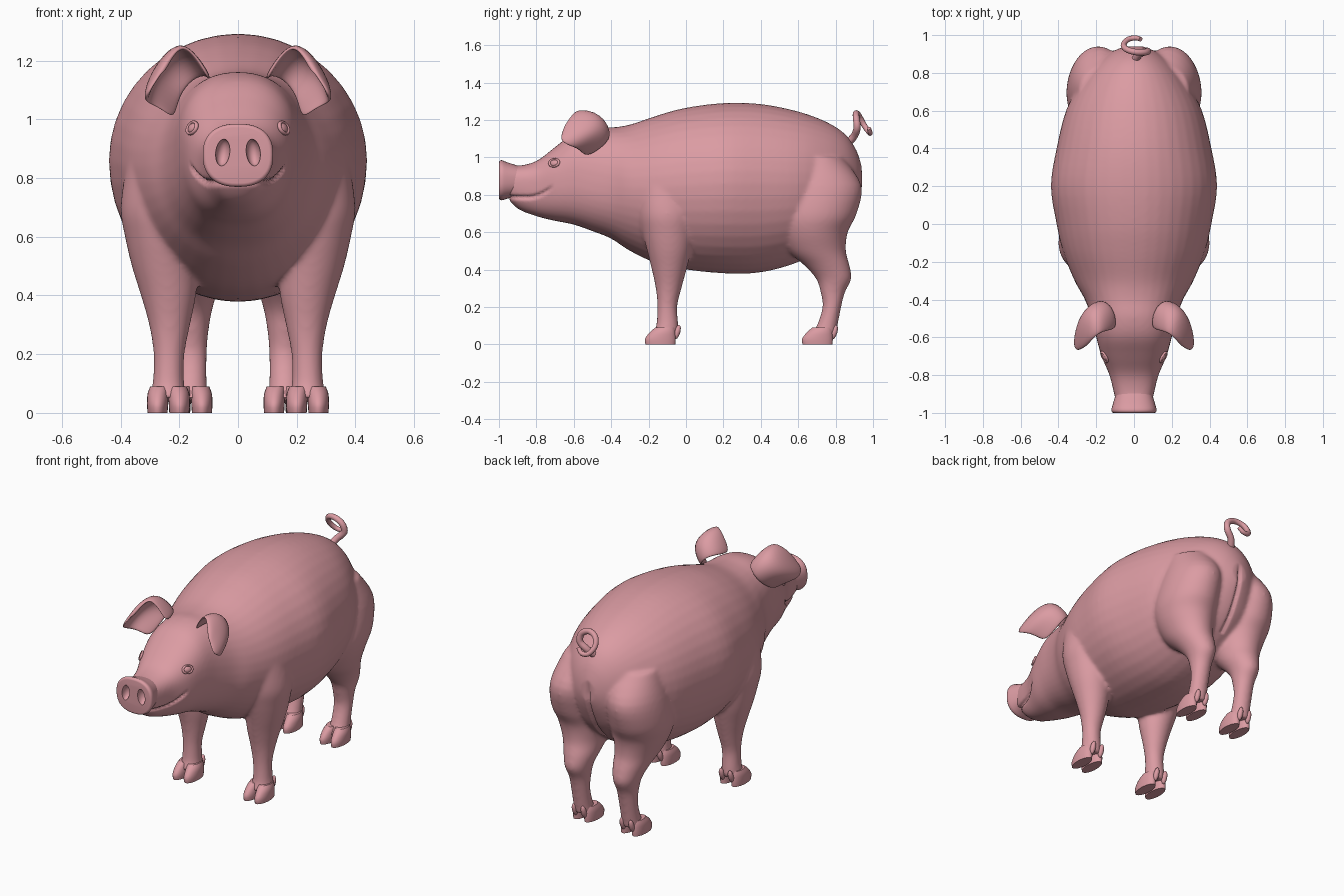
import bpy, bmesh, math
from mathutils import Vector, Matrix

if "Cube" in bpy.data.objects:
    bpy.data.objects.remove(bpy.data.objects["Cube"])

pink = bpy.data.materials.new("pink_skin")
pink.diffuse_color = (0.71, 0.33, 0.365, 1)
pink.use_nodes = True
pink.node_tree.nodes["Principled BSDF"].inputs["Base Color"].default_value = pink.diffuse_color


def finish(bm, name, angle=None):
    bmesh.ops.recalc_face_normals(bm, faces=bm.faces)
    me = bpy.data.meshes.new(name)
    bm.to_mesh(me)
    bm.free()
    ob = bpy.data.objects.new(name, me)
    bpy.context.collection.objects.link(ob)
    me.materials.append(pink)
    smooth(ob, angle)
    return ob


def smooth(ob, angle=None):
    ob.data.polygons.foreach_set("use_smooth", [True] * len(ob.data.polygons))
    if angle:
        bpy.ops.object.select_all(action='DESELECT')
        ob.select_set(True)
        bpy.context.view_layer.objects.active = ob
        bpy.ops.object.shade_smooth_by_angle(angle=math.radians(angle))


def apply_modifiers(ob):
    dg = bpy.context.evaluated_depsgraph_get()
    me = bpy.data.meshes.new_from_object(ob.evaluated_get(dg))
    ob.modifiers.clear()
    ob.data = me


def refine(rows, steps):
    """Catmull-Rom interpolation between profile rows."""
    out = []
    for i in range(len(rows) - 1):
        a, b, c, d = (rows[max(i - 1, 0)], rows[i], rows[i + 1],
                      rows[min(i + 2, len(rows) - 1)])
        for s in range(steps):
            t = s / steps
            out.append([0.5 * (2*q + (r - p)*t + (2*p - 5*q + 4*r - w)*t*t
                               + (3*q - p - 3*r + w)*t**3)
                        for p, q, r, w in zip(a, b, c, d)])
    return out + [list(rows[-1])]


def loft(bm, rows, ring, steps=4, count=40):
    loops = []
    for row in refine(rows, steps):
        pts = [ring(row, 2 * math.pi * k / count) for k in range(count)]
        loops.append([bm.verts.new(p) for p in pts])
    for a, b in zip(loops, loops[1:]):
        for k in range(count):
            j = (k + 1) % count
            bm.faces.new((a[k], a[j], b[j], b[k]))
    bm.faces.new(loops[0])
    bm.faces.new(loops[-1])


def trunk_ring(row, t):
    y, low, high, half, mid, n = row
    c, s = math.cos(t), math.sin(t)
    e = 2 / n
    x = half * math.copysign(abs(c) ** e, c)
    h = high - mid if s > 0 else mid - low
    return (x, y, mid + h * math.copysign(abs(s) ** e, s))


def leg_ring(side):
    return lambda r, t: (side * (r[1] + r[2] * math.cos(t)), r[3] + r[4] * math.sin(t), r[0])


# Trunk and head: y, bottom, top, half width, widest height, roundness
trunk = [(-.96, .79, .965, .09, .87, 2.4), (-.90, .725, .955, .105, .87, 2.4),
         (-.80, .685, .98, .13, .87, 2.4), (-.70, .66, 1.055, .172, .88, 2.4),
         (-.60, .64, 1.13, .20, .90, 2.4), (-.50, .605, 1.16, .225, .87, 2.3),
         (-.40, .565, 1.16, .26, .85, 2.2), (-.30, .50, 1.175, .315, .84, 2),
         (-.15, .43, 1.225, .375, .84, 2), (0, .40, 1.265, .41, .85, 2),
         (.2, .38, 1.29, .44, .86, 2), (.4, .385, 1.285, .41, .86, 2),
         (.6, .44, 1.245, .36, .86, 2), (.75, .53, 1.19, .28, .87, 2),
         (.85, .63, 1.125, .20, .87, 2), (.91, .74, 1.04, .12, .88, 2),
         (.94, .82, .95, .05, .88, 2)]
# Legs: z, x centre, x radius, y centre, y radius
front_leg = [(.85, .26, .12, -.10, .16), (.7, .26, .14, -.10, .155),
             (.6, .255, .13, -.095, .14), (.5, .25, .112, -.09, .118),
             (.4, .237, .094, -.09, .093), (.3, .233, .070, -.093, .069),
             (.2, .235, .053, -.10, .053), (.1, .237, .054, -.10, .06),
             (.05, .237, .064, -.11, .07)]
hind_leg = [(1.0, .15, .14, .70, .14), (.85, .185, .155, .72, .218),
            (.7, .195, .163, .695, .218), (.6, .185, .153, .68, .185),
            (.5, .175, .122, .70, .155), (.42, .165, .096, .755, .12),
            (.35, .162, .074, .79, .094), (.28, .16, .06, .785, .066),
            (.2, .16, .054, .78, .05), (.1, .16, .054, .755, .056),
            (.05, .16, .06, .735, .068)]

bm = bmesh.new()
loft(bm, trunk, trunk_ring)
for side in (1, -1):
    for leg in (front_leg, hind_leg):
        loft(bm, leg, leg_ring(side))
body = finish(bm, "body_and_legs")
remesh = body.modifiers.new("fuse", 'REMESH')
remesh.mode = 'VOXEL'
remesh.voxel_size = 0.01
relax = body.modifiers.new("relax", 'SMOOTH')
relax.factor = 0.5
relax.iterations = 12
apply_modifiers(body)
smooth(body)

# Mouth crease and rump crease pressed into the skin
normals = [v.normal.copy() for v in body.data.vertices]
for v, n in zip(body.data.vertices, normals):
    x, y, z = v.co
    if y < -.71:
        lip = .785 + 3.2 * max(0, y + .85) ** 2
        fade = min(1, (-.71 - y) / .03)
        v.co -= n * .016 * fade * math.exp(-((z - lip) / .009) ** 2)
    elif y > .78 and .5 < z < .95:
        fade = min(1, (z - .5) / .08, (.95 - z) / .08)
        v.co -= n * .016 * fade * math.exp(-(x / .010) ** 2)

# Snout disc with nostrils
bm = bmesh.new()
loft(bm, [(-.88, .80, .95, .09, .88, 2.4), (-.93, .785, .965, .105, .88, 2.4),
          (-.96, .778, .975, .114, .88, 2.4), (-.985, .77, .985, .12, .88, 2.4),
          (-.997, .775, .98, .115, .88, 2.4), (-1.0, .783, .972, .107, .88, 2.4)],
     trunk_ring, 2, 48)
snout = finish(bm, "snout")
for side in (1, -1):
    bm = bmesh.new()
    bmesh.ops.create_uvsphere(bm, u_segments=24, v_segments=12, radius=1,
                              matrix=Matrix.Translation((side * .052, -1.0, .887))
                              @ Matrix.Rotation(side * -.12, 4, 'Y')
                              @ Matrix.Diagonal((.024, .035, .046, 1)))
    cutter = finish(bm, "nostril_cutter")
    cutter.hide_render = True
    cut = snout.modifiers.new("nostril", 'BOOLEAN')
    cut.operation, cut.solver, cut.object = 'DIFFERENCE', 'EXACT', cutter
    apply_modifiers(snout)
    bpy.data.objects.remove(cutter)
smooth(snout, 40)

# Cloven hooves and dewclaws
toe = [(0, .037, .034, 0, .080), (.03, .037, .036, 0, .082),
       (.065, .035, .036, .012, .068), (.09, .030, .032, .025, .052)]
for name, cx, cy in (("front_hoof", .237, -.137), ("hind_hoof", .16, .703)):
    for side in (1, -1):
        bm = bmesh.new()
        for inner in (1, -1):
            rows = [(z, cx + inner * dx, rx, cy + dy, ry) for z, dx, rx, dy, ry in toe]
            loft(bm, rows, leg_ring(side), 3, 24)
            spot = Matrix.Translation((side * (cx + inner * .03), cy + .09, .065))
            bmesh.ops.create_uvsphere(bm, u_segments=12, v_segments=8, radius=1,
                                      matrix=spot @ Matrix.Rotation(-.3, 4, 'X')
                                      @ Matrix.Diagonal((.016, .016, .04, 1)))
        finish(bm, name, 40)

# Folded ears: rows run from the base to the drooping tip
ear = [[(.092, -.555, 1.125), (.10, -.46, 1.15), (.15, -.405, 1.14), (.20, -.41, 1.08), (.215, -.53, .995)],
       [(.125, -.565, 1.19), (.14, -.47, 1.21), (.20, -.415, 1.19), (.255, -.435, 1.12), (.25, -.565, 1.025)],
       [(.178, -.575, 1.255), (.20, -.51, 1.262), (.248, -.465, 1.225), (.30, -.50, 1.13), (.288, -.585, 1.045)],
       [(.215, -.605, 1.23), (.24, -.60, 1.225), (.272, -.58, 1.185), (.31, -.59, 1.12), (.318, -.625, 1.06)],
       [(.25, -.645, 1.16), (.265, -.655, 1.155), (.28, -.665, 1.13), (.295, -.672, 1.11), (.308, -.665, 1.085)]]
for side in (1, -1):
    bm = bmesh.new()
    grid = [[bm.verts.new((side * x, y, z)) for x, y, z in row] for row in ear]
    for a, b in zip(grid, grid[1:]):
        for k in range(4):
            bm.faces.new((a[k], a[k + 1], b[k + 1], b[k]))
    ob = finish(bm, "ear")
    thick = ob.modifiers.new("thickness", 'SOLIDIFY')
    thick.thickness, thick.offset = .018, 0
    sub = ob.modifiers.new("rounding", 'SUBSURF')
    sub.levels = sub.render_levels = 2

# Eyes: a flattened ball inside a raised lid ring, seated on the head
for side in (1, -1):
    _, spot, normal, _ = body.closest_point_on_mesh(Vector((side * .22, -.74, 1.0)))
    place = Matrix.LocRotScale(spot, normal.to_track_quat('Z', 'Y'), Vector((1, .76, .8)))
    bm = bmesh.new()
    bmesh.ops.create_uvsphere(bm, u_segments=20, v_segments=12, radius=.025,
                              matrix=place @ Matrix.Diagonal((1, 1, .6, 1)))
    finish(bm, "eye")
    bm = bmesh.new()
    rings = []
    for i in range(28):
        a = 2 * math.pi * i / 28
        ring = []
        for j in range(8):
            b = 2 * math.pi * j / 8
            r = .028 + .007 * math.cos(b)
            ring.append(bm.verts.new(place @ Vector((r * math.cos(a), r * math.sin(a),
                                                     .004 + .009 * math.sin(b)))))
        rings.append(ring)
    for i in range(28):
        a, b = rings[i], rings[(i + 1) % 28]
        for j in range(8):
            bm.faces.new((a[j], b[j], b[(j + 1) % 8], a[(j + 1) % 8]))
    finish(bm, "eyelid")

# Curly tail
path = [(0, .86, 1.07), (.03, .90, 1.115), (.07, .915, 1.16), (.06, .91, 1.21),
        (.01, .91, 1.235), (-.04, .925, 1.22), (-.055, .95, 1.175),
        (-.03, .978, 1.135), (.01, .985, 1.13), (.035, .978, 1.155)]
bm = bmesh.new()
points = [Vector(p) for p in refine(path, 5)]
side_dir, loops = Vector((0, 1, 0)), []
for i, p in enumerate(points):
    ahead = (points[min(i + 1, len(points) - 1)] - points[max(i - 1, 0)]).normalized()
    side_dir = (side_dir - ahead * side_dir.dot(ahead)).normalized()
    other = ahead.cross(side_dir)
    r = .021 - .009 * i / (len(points) - 1)
    loops.append([bm.verts.new(p + r * (math.cos(t) * side_dir + math.sin(t) * other))
                  for t in [k * math.pi / 6 for k in range(12)]])
for a, b in zip(loops, loops[1:]):
    for k in range(12):
        bm.faces.new((a[k], a[(k + 1) % 12], b[(k + 1) % 12], b[k]))
bm.faces.new(loops[0])
bm.faces.new(loops[-1])
finish(bm, "tail", 50)
